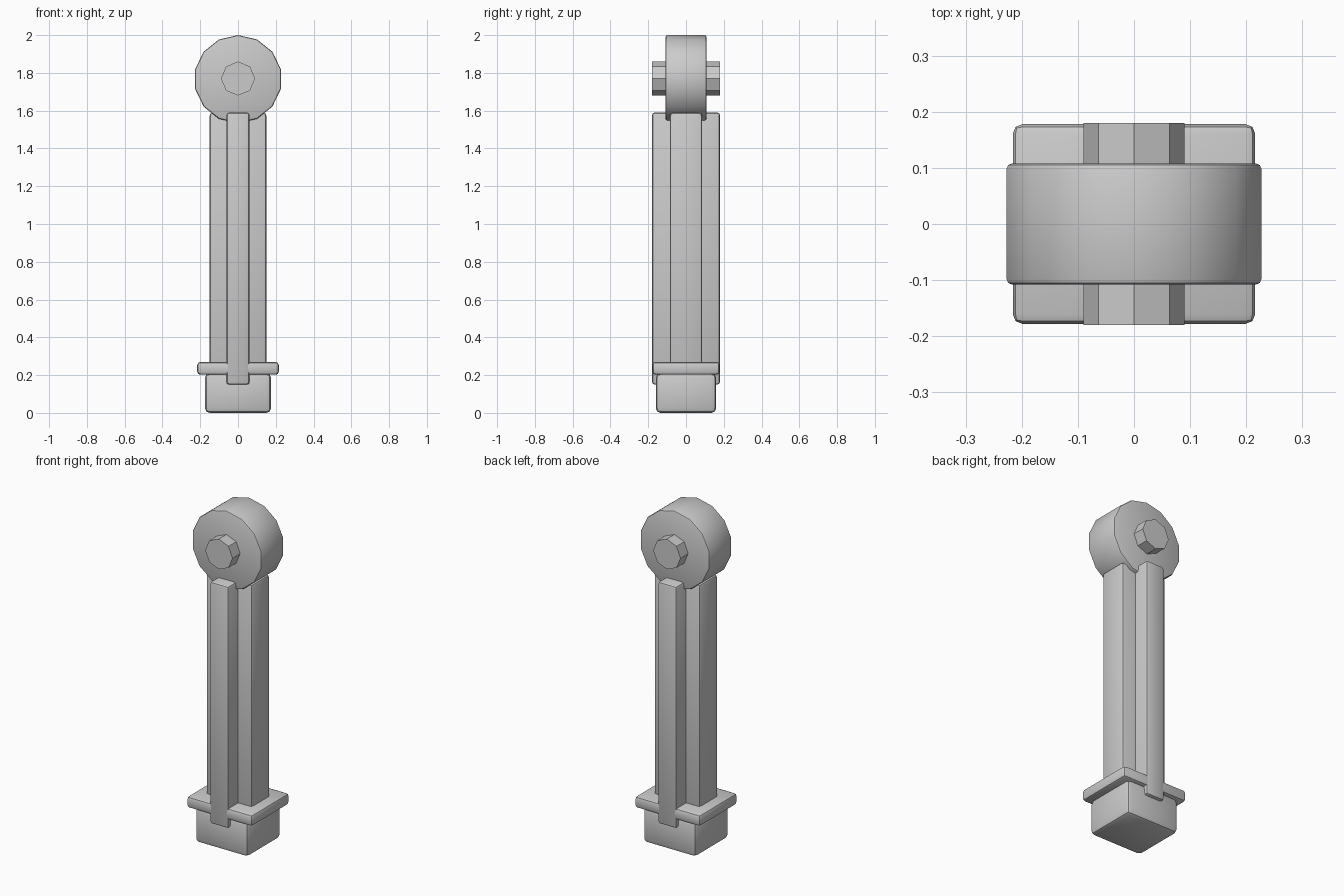
import bpy, math

if "Cube" in bpy.data.objects:
    bpy.data.objects.remove(bpy.data.objects["Cube"])


def bevel(ob, width, segments=2):
    m = ob.modifiers.new("bevel", 'BEVEL')
    m.width, m.segments = width, segments
    m.limit_method = 'ANGLE'
    m.angle_limit = math.radians(40)
    bpy.ops.object.modifier_apply(modifier=m.name)
    bpy.ops.object.shade_smooth_by_angle(angle=math.radians(35))


def box(name, hx, hy, z0, z1, width):
    bpy.ops.mesh.primitive_cube_add(size=2, location=(0, 0, (z0 + z1) / 2))
    ob = bpy.context.object
    ob.name = name
    ob.scale = (hx, hy, (z1 - z0) / 2)
    bpy.ops.object.transform_apply(location=False, rotation=False, scale=True)
    bevel(ob, width)
    return ob


def cylinder(name, sides, radius, depth, z):
    # first vertex points straight up once laid along y
    bpy.ops.mesh.primitive_cylinder_add(vertices=sides, radius=radius, depth=depth,
                                        location=(0, 0, z), rotation=(math.pi / 2, 0, 0))
    ob = bpy.context.object
    ob.name = name
    bpy.ops.object.transform_apply(location=False, rotation=True, scale=False)
    return ob


# foot block and collar
box("foot_block", 0.175, 0.16, 0.0, 0.21, 0.025)
box("collar", 0.216, 0.178, 0.202, 0.27, 0.017)

# shaft with a rib front and back
box("shaft", 0.15, 0.085, 0.15, 1.588, 0.014)
box("ribs", 0.061, 0.18, 0.15, 1.59, 0.014)

# wheel and its axle
wheel = cylinder("wheel", 14, 0.233, 0.216, 1.767)
bevel(wheel, 0.01)
cylinder("axle", 8, 0.09, 0.36, 1.77)
